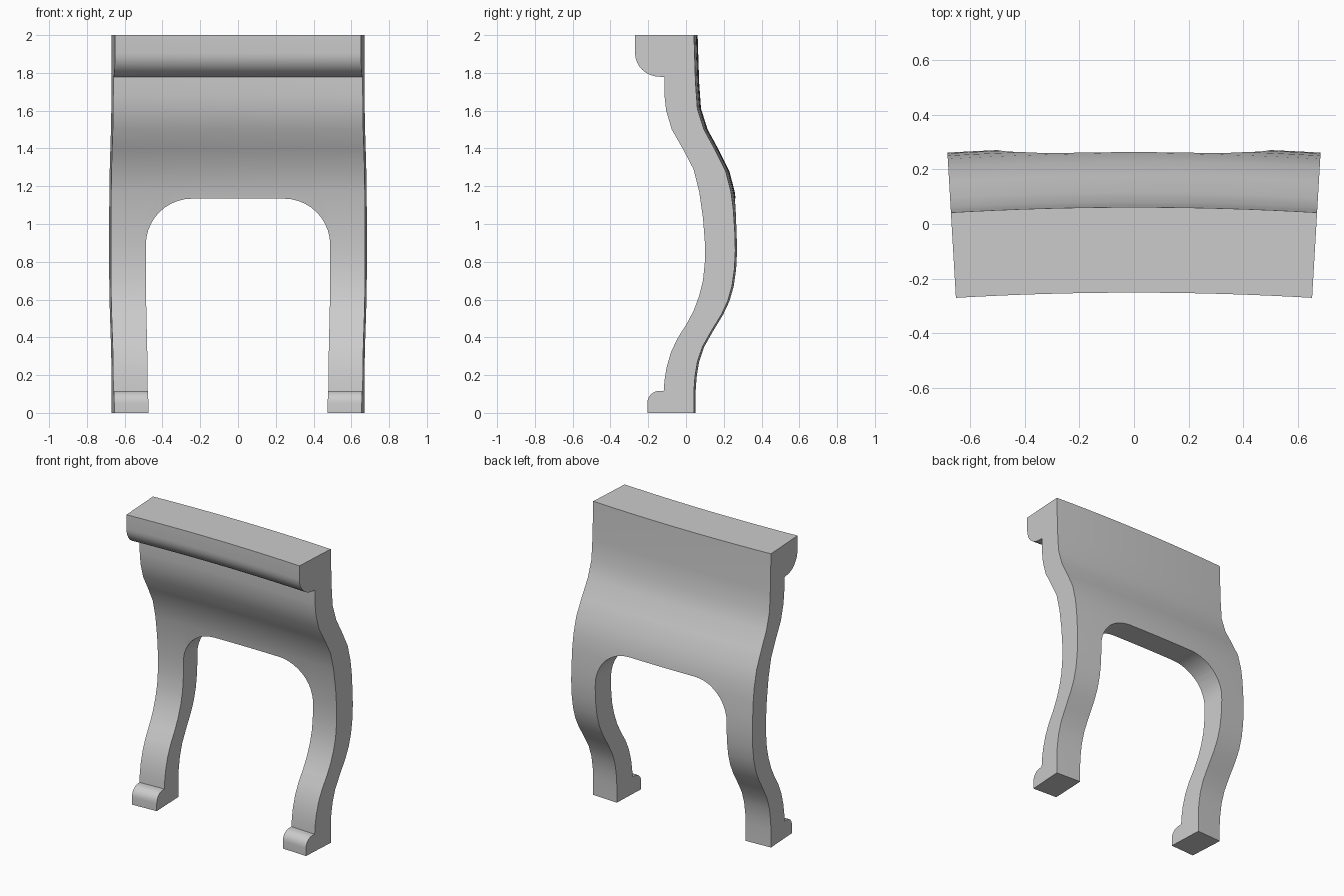
import bpy, bmesh, math

if "Cube" in bpy.data.objects:
    bpy.data.objects.remove(bpy.data.objects["Cube"])

YC = -11.41            # bend axis position in y
END = 0.0584           # half sweep angle
RAD = 11.41            # flat x = angle * RAD
HALF = END * RAD


def arc(cx, cz, rx, rz, a0, a1, n):
    return [(cx + rx * math.cos(math.radians(a0 + (a1 - a0) * i / n)),
             cz + rz * math.sin(math.radians(a0 + (a1 - a0) * i / n))) for i in range(n + 1)]


def prism(name, pts, to3d, d0, d1):
    bm = bmesh.new()
    a = [bm.verts.new(to3d(p, d0)) for p in pts]
    b = [bm.verts.new(to3d(p, d1)) for p in pts]
    bm.faces.new(a)
    bm.faces.new(b[::-1])
    n = len(pts)
    for i in range(n):
        j = (i + 1) % n
        bm.faces.new((a[i], b[i], b[j], a[j]))
    bmesh.ops.recalc_face_normals(bm, faces=bm.faces)
    me = bpy.data.meshes.new(name)
    bm.to_mesh(me)
    bm.free()
    ob = bpy.data.objects.new(name, me)
    bpy.context.collection.objects.link(ob)
    return ob


# Side profile (y, z): top roll, S-curved front, foot roll, S-curved back
profile = [(-0.27, 2.0)]
profile += arc(-0.14, 1.905, 0.13, 0.125, 180, 270, 8)
profile += [(-0.115, 1.777), (-0.114, 1.68), (-0.105, 1.60), (-0.075, 1.50), (-0.015, 1.395),
            (0.04, 1.29), (0.07, 1.17), (0.09, 1.03), (0.10, 0.90), (0.10, 0.80),
            (0.09, 0.70), (0.07, 0.62), (0.04, 0.54), (0.0, 0.465), (-0.045, 0.395),
            (-0.08, 0.32), (-0.103, 0.24), (-0.114, 0.17), (-0.118, 0.117)]
profile += arc(-0.14, 0.052, 0.065, 0.065, 90, 180, 6)
profile += [(-0.205, 0.0), (0.042, 0.0), (0.042, 0.12), (0.047, 0.19), (0.06, 0.27),
            (0.087, 0.35), (0.135, 0.435), (0.187, 0.52), (0.22, 0.59), (0.243, 0.67),
            (0.256, 0.76), (0.261, 0.86), (0.258, 0.96), (0.25, 1.08), (0.238, 1.17),
            (0.21, 1.28), (0.155, 1.39), (0.095, 1.50), (0.06, 1.61), (0.05, 1.75), (0.042, 2.0)]
frame = prism("curved_frame", profile, lambda p, d: (d, p[0], p[1]), -HALF, HALF)

# Arched opening between the legs
right = arc(0.243, 0.89, 0.24, 0.244, 0, 90, 10)
opening = [(0.483, -0.2)] + right + [(-x, z) for x, z in right[::-1]] + [(-0.483, -0.2)]
cutter = prism("opening_cutter", opening, lambda p, d: (p[0], d, p[1]), -1, 1)
mod = frame.modifiers.new("opening", 'BOOLEAN')
mod.operation = 'DIFFERENCE'
mod.solver = 'EXACT'
mod.object = cutter
bpy.context.view_layer.objects.active = frame
frame.select_set(True)
bpy.ops.object.modifier_apply(modifier=mod.name)
bpy.data.objects.remove(cutter)

# Slice into strips and bend around the distant axis
bm = bmesh.new()
bm.from_mesh(frame.data)
for i in range(1, 16):
    bmesh.ops.bisect_plane(bm, geom=bm.verts[:] + bm.edges[:] + bm.faces[:], dist=1e-5,
                           plane_co=(-HALF + 2 * HALF * i / 16, 0, 0), plane_no=(1, 0, 0))
for v in bm.verts:
    a = v.co.x / RAD
    r = (v.co.y - YC) / math.cos(END)
    v.co.x = r * math.sin(a)
    v.co.y = YC + r * math.cos(a)
bmesh.ops.recalc_face_normals(bm, faces=bm.faces)
bm.to_mesh(frame.data)
bm.free()
bpy.ops.object.shade_smooth_by_angle(angle=math.radians(30))
